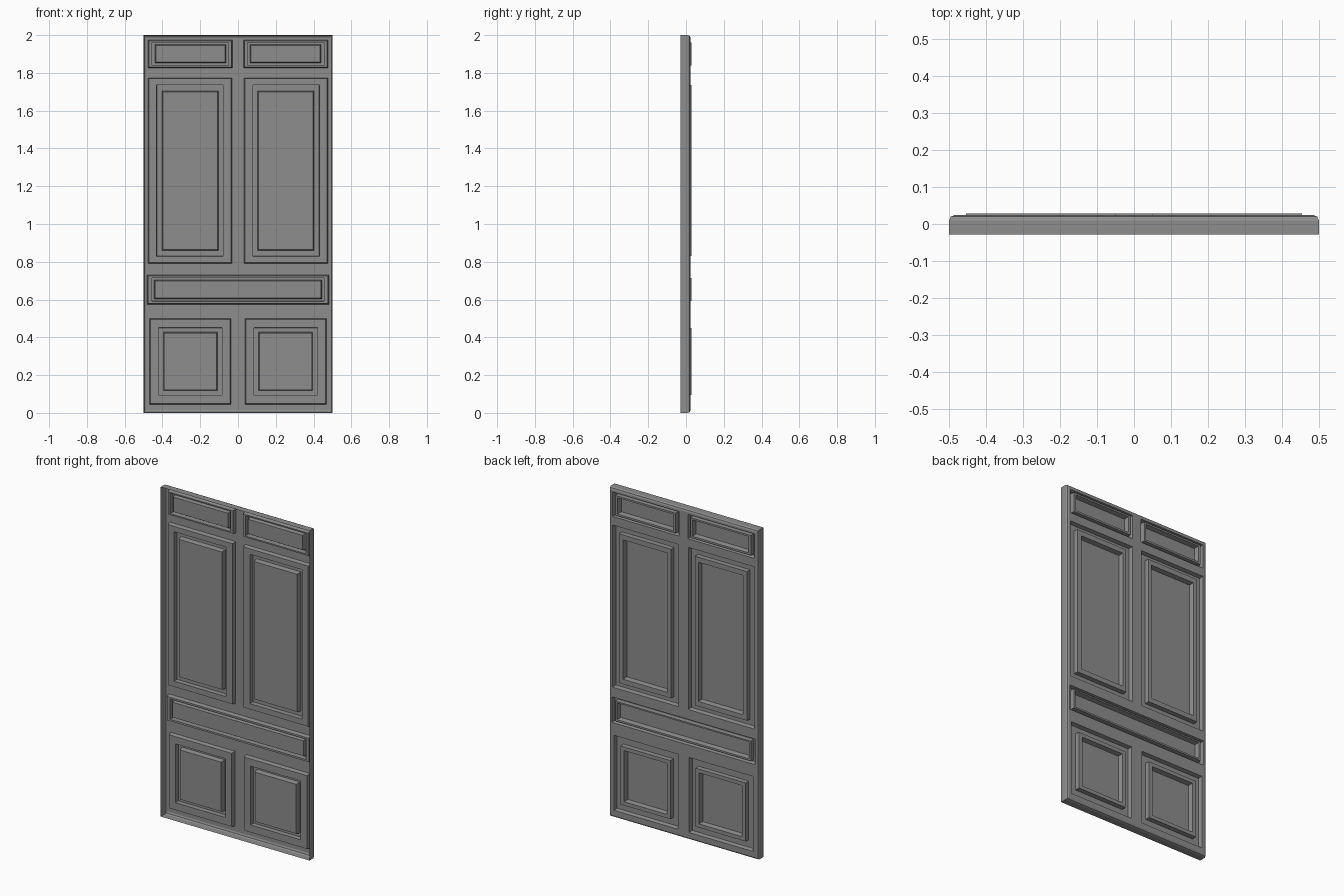
import bpy
import bmesh

old = bpy.data.objects.get("Cube")
if old:
    bpy.data.objects.remove(old, do_unlink=True)

FRONT, FACE, RAISED, SUNK = -0.0285, 0.024, 0.0285, 0.0
HALF, TOP, ROUND = 0.5, 2.0, 0.014
STEP = 0.005

# Panels: nested rectangles (x0, x1, z0, z1) for recess, moulding and field
top_panel = [(0.03, 0.476, 1.826, 1.974), (0.05, 0.455, 1.84, 1.961), (0.066, 0.437, 1.854, 1.948)]
tall_panel = [(0.032, 0.476, 0.79, 1.774), (0.08, 0.43, 0.83, 1.735), (0.106, 0.4, 0.862, 1.702)]
base_panel = [(0.037, 0.468, 0.045, 0.5), (0.085, 0.42, 0.095, 0.45), (0.11, 0.393, 0.12, 0.425)]
rail_panel = [(-0.481, 0.481, 0.575, 0.73), (-0.455, 0.455, 0.592, 0.713), (-0.441, 0.441, 0.605, 0.702)]


def mirrored(panel):
    return [(-x1, -x0, z0, z1) for x0, x1, z0, z1 in panel]


def shrink(rect, d):
    x0, x1, z0, z1 = rect
    return (x0 + d, x1 - d, z0 + d, z1 - d)


def loop(bm, rect, y):
    x0, x1, z0, z1 = rect
    return [bm.verts.new((x, y, z)) for x, z in ((x0, z0), (x0, z1), (x1, z1), (x1, z0))]


def stack(bm, rings, cap):
    """Join nested rectangles with strips, optionally closing the last one."""
    loops = [loop(bm, rect, y) for rect, y in rings]
    for a, b in zip(loops, loops[1:]):
        for i in range(4):
            j = (i + 1) % 4
            bm.faces.new((a[i], a[j], b[j], b[i]))
    if cap:
        bm.faces.new(loops[-1])


panels = [rail_panel]
for p in (top_panel, tall_panel, base_panel):
    panels += [p, mirrored(p)]

bm = bmesh.new()

# Sides with a softly rounded rear edge, open at the front
outline = (-HALF, HALF, 0.0, TOP)
stack(bm, [(outline, FRONT), (outline, FACE - ROUND),
           (shrink(outline, ROUND * 0.3), FACE - ROUND * 0.3),
           (shrink(outline, ROUND), FACE)], False)

# Stiles and rails: a grid sheet leaving the panel openings free
border = shrink(outline, ROUND)
rects = [border] + [p[0] for p in panels]
xs = sorted({x for r in rects for x in r[:2]})
zs = sorted({z for r in rects for z in r[2:]})
for x0, x1 in zip(xs, xs[1:]):
    for z0, z1 in zip(zs, zs[1:]):
        cx, cz = (x0 + x1) / 2, (z0 + z1) / 2
        if not any(p[0][0] < cx < p[0][1] and p[0][2] < cz < p[0][3] for p in panels):
            bm.faces.new(loop(bm, (x0, x1, z0, z1), FACE))

# Sunk margin, raised moulding and sunk field of each panel
for recess, moulding, field in panels:
    stack(bm, [(recess, FACE), (shrink(recess, STEP), SUNK),
               (shrink(moulding, -0.001), SUNK), (moulding, RAISED),
               (shrink(field, -STEP / 2), RAISED),
               (shrink(field, STEP / 2), SUNK)], True)

bmesh.ops.remove_doubles(bm, verts=bm.verts, dist=0.0001)
bmesh.ops.recalc_face_normals(bm, faces=bm.faces)
bm.normal_update()
if sum(f.normal.y * f.calc_area() for f in bm.faces) < 0:
    bmesh.ops.reverse_faces(bm, faces=bm.faces)

mesh = bpy.data.meshes.new("door_panel")
bm.to_mesh(mesh)
bm.free()

# Painted grey
paint = bpy.data.materials.new("grey_paint")
paint.use_nodes = True
grey = (0.27, 0.27, 0.27, 1.0)
paint.diffuse_color = grey
paint.node_tree.nodes["Principled BSDF"].inputs["Base Color"].default_value = grey
mesh.materials.append(paint)

door = bpy.data.objects.new("door_panel", mesh)
bpy.context.collection.objects.link(door)
